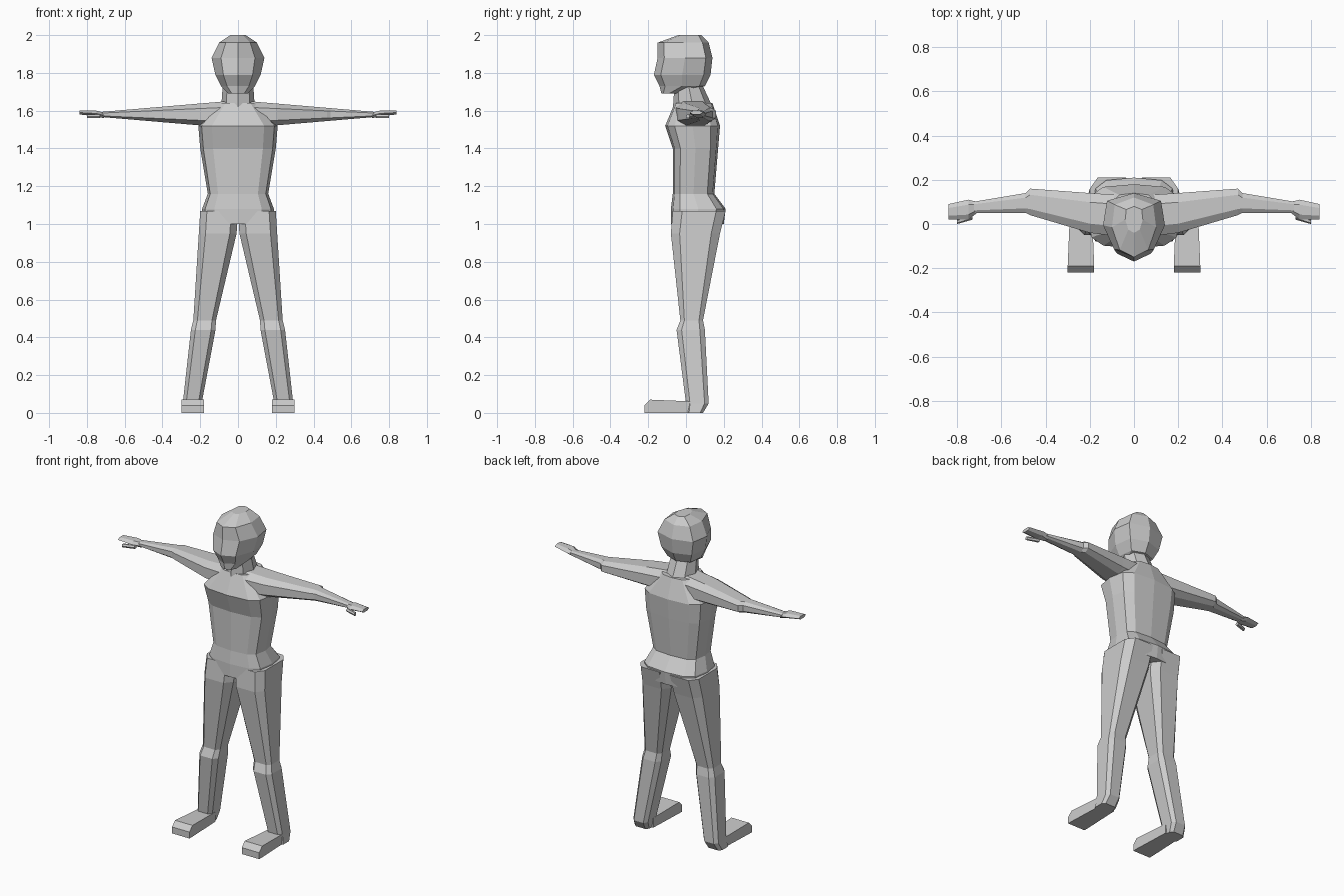
import bpy
import bmesh
from math import cos, sin, pi, copysign
from mathutils import Vector

cube = bpy.data.objects.get("Cube")
if cube:
    bpy.data.objects.remove(cube)

# One plain grey for the whole figure
grey = bpy.data.materials.new("plain_grey")
grey.use_nodes = True
grey_colour = (0.6, 0.6, 0.6, 1)
grey.diffuse_color = grey_colour
grey.node_tree.nodes["Principled BSDF"].inputs["Base Color"].default_value = grey_colour


def cross_section(sides, power=1, turn=0.0, taper=0.0):
    """Polygon filling a unit square; low power is boxier, taper narrows the front."""
    points = []
    for i in range(sides):
        angle = (i + turn) * 2 * pi / sides
        across, along = (copysign(abs(f) ** power, f) for f in (cos(angle), sin(angle)))
        points.append((across * (1 + taper * along), along))
    widest = max(across for across, along in points)
    longest = max(along for across, along in points)
    return [(across / widest, along / longest) for across, along in points]


def loft(name, rings, section, place):
    """Skin the section through rings of (station, left, right, front, back)."""
    bm = bmesh.new()
    loops = []
    for station, left, right, front, back in rings:
        loop = []
        for across, along in section:
            a = (left + right + across * (right - left)) / 2
            b = (front + back + along * (back - front)) / 2
            loop.append(bm.verts.new(place(station, a, b)))
        loops.append(loop)
    count = len(section)
    for low, high in zip(loops, loops[1:]):
        for i in range(count):
            following = (i + 1) % count
            bm.faces.new((low[i], low[following], high[following], high[i]))
    bm.faces.new(loops[0])
    bm.faces.new(loops[-1])
    bmesh.ops.recalc_face_normals(bm, faces=bm.faces)
    mesh = bpy.data.meshes.new(name)
    bm.to_mesh(mesh)
    bm.free()
    mesh.materials.append(grey)
    part = bpy.data.objects.new(name, mesh)
    bpy.context.collection.objects.link(part)


def upright(station, a, b):
    return Vector((a, b, station))


def centred(rows):
    """Rings symmetric about the middle, from (height, half width, front, back)."""
    return [(height, -half, half, front, back) for height, half, front, back in rows]


def leg_rings(rows):
    """Rings whose middle drifts outward towards the ground."""
    rings = []
    for height, half, front, back in rows:
        middle = 0.25 - 0.15 * min(height, 1)
        rings.append((height, middle - half, middle + half, front, back))
    return rings


def arm_rings(rows):
    """Rings whose thickness shrinks evenly from shoulder to wrist."""
    rings = []
    for reach, front, back in rows:
        thickness = 0.075 - 0.085 * reach
        rings.append((reach, front, back, 1.58 - thickness, 1.58 + thickness))
    return rings


# Torso from the seat to the base of the neck
torso = [
    (1, 0.19, -0.08, 0.2),
    (1.08, 0.19, -0.08, 0.21),
    (1.16, 0.16, -0.07, 0.15),
    (1.4, 0.2, -0.07, 0.17),
    (1.52, 0.21, -0.11, 0.18),
    (1.64, 0.1, -0.06, 0.14),
]
loft("torso", centred(torso), cross_section(12, power=0.6), upright)

# Neck
neck = [(1.6, 0.09, -0.07, 0.15), (1.75, 0.08, -0.06, 0.08)]
loft("neck", centred(neck), cross_section(8), upright)

# Head with pointed face and flattened crown
head = [
    (1.69, 0.05, -0.13, -0.05),
    (1.73, 0.09, -0.14, 0.1),
    (1.79, 0.12, -0.17, 0.13),
    (1.88, 0.14, -0.15, 0.14),
    (1.96, 0.1, -0.15, 0.12),
    (2, 0.04, -0.04, 0.08),
]
loft("head", centred(head), cross_section(8, power=0.8, taper=0.2), upright)

leg = [
    (0, 0.05, 0, 0.09),
    (0.05, 0.05, 0, 0.12),
    (0.44, 0.065, -0.05, 0.1),
    (0.49, 0.06, -0.03, 0.09),
    (0.95, 0.1, -0.08, 0.18),
    (1.07, 0.1, -0.07, 0.21),
]
foot = [
    (-0.22, 0.18, 0.3, 0, 0.04),
    (-0.19, 0.18, 0.3, 0, 0.07),
    (0.05, 0.19, 0.29, 0, 0.06),
]
arm = [(0.04, -0.06, 0.13), (0.2, -0.04, 0.14), (0.47, 0.04, 0.16),
       (0.49, 0.05, 0.14), (0.73, 0.05, 0.1)]
hand = [
    (0.71, 0.05, 0.1, 1.56, 1.59),
    (0.75, 0.02, 0.11, 1.57, 1.6),
    (0.84, 0.02, 0.09, 1.58, 1.6),
]
thumb = [(0.73, 0.02, 0.05, 1.56, 1.58), (0.8, 0, 0.02, 1.56, 1.58)]

for side, sign in (("left", 1), ("right", -1)):
    def standing(station, a, b):
        return Vector((sign * a, b, station))

    def forward(station, a, b):
        return Vector((sign * a, station, b))

    def sideways(station, a, b):
        return Vector((sign * station, a, b))

    # Legs and feet
    loft(side + "_leg", leg_rings(leg), cross_section(8, power=0.5, turn=0.5), standing)
    loft(side + "_foot", foot, cross_section(4, turn=0.5), forward)

    # Arms with a stepped elbow, flat hands and thumbs
    loft(side + "_arm", arm_rings(arm), cross_section(8, power=0.7, turn=0.5), sideways)
    loft(side + "_hand", hand, cross_section(6), sideways)
    loft(side + "_thumb", thumb, cross_section(6), sideways)
